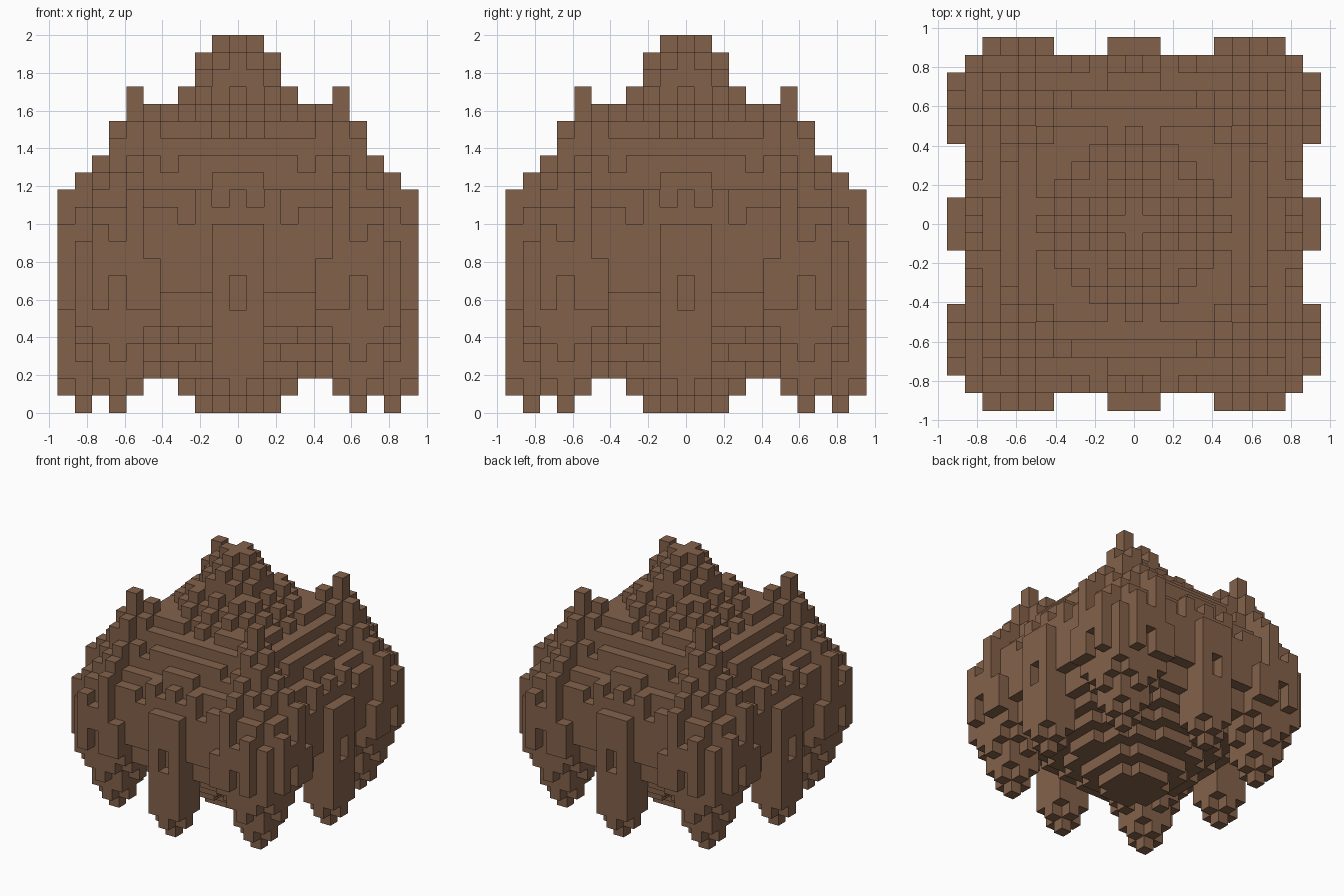
import bpy
import bmesh
import math
from mathutils import Vector

if "Cube" in bpy.data.objects:
    bpy.data.objects.remove(bpy.data.objects["Cube"], do_unlink=True)

UNIT = 1 / 11  # edge of one block

# Block tops for one eighth of the plan, row by distance from the centre
TOPS = [
    [22],
    [22, 21],
    [21, 20, 19],
    [19, 18, 19, 18],
    [18, 17, 18, 17, 17],
    [17, 16, 17, 17, 17, 18],
    [16, 16, 16, 16, 16, 17, 19],
    [15, 15, 15, 15, 14, 15, 17, 16],
    [14, 14, 13, 13, 13, 13, 15, 14, 13],
    [13, 12, 13, 11, 12, 12, 14, 12, 12, 10],
    [11, 11, 0, 0, 0, 9, 13, 10, 11],
]
REACH = len(TOPS) - 1


def fold(x, y):
    """Mirror a column into the single modelled eighth."""
    a, b = abs(x), abs(y)
    return max(a, b), min(a, b)


def underside(far, near):
    """A shallow core bowl, a tapered corner foot and a thin side foot."""
    core = max(0, 0.7 * (math.hypot(far, near) - 1.6))
    corner = math.hypot(far - 7, near - 7) ** 1.6
    side = math.hypot(far - 9, near) ** 2.4
    low = min(core, corner, side)
    if far == REACH:
        low = min(low, 6)
    elif far == 9 and 2 <= near <= 4:
        low += 1.3  # raised hem of the wall between the towers
    return int(low + 0.5)


def part_of(far, near):
    if near >= 5:
        return "corner_towers"
    if far >= 8 and near <= 1:
        return "side_towers"
    return "core_dome"


# Fill the columns, leaving small windows in the outer walls
blocks = {}
span = range(-REACH, REACH + 1)
for x in span:
    for y in span:
        far, near = fold(x, y)
        if near >= len(TOPS[far]):
            continue
        for z in range(underside(far, near), TOPS[far][near]):
            window = far == REACH and near in (0, 7) and z in (6, 7)
            if not window:
                blocks[x, y, z] = part_of(far, near)

# One flat colour
brown = bpy.data.materials.new("earth_brown")
brown.use_nodes = True
colour = (0.23, 0.121, 0.069, 1)
brown.diffuse_color = colour
shader = brown.node_tree.nodes["Principled BSDF"]
shader.inputs["Base Color"].default_value = colour
shader.inputs["Roughness"].default_value = 0.9

AXES = [Vector(v) for v in ((1, 0, 0), (0, 1, 0), (0, 0, 1))]


def build_part(name):
    """Make the outer block faces belonging to one part."""
    bm = bmesh.new()
    for cell, owner in blocks.items():
        if owner != name:
            continue
        centre = Vector(cell) + AXES[2] / 2
        for k in range(3):
            for sign in (1, -1):
                n = AXES[k] * sign
                if tuple(int(c) for c in Vector(cell) + n) in blocks:
                    continue
                u = AXES[(k + 1) % 3]
                v = n.cross(u)
                corners = (-u - v, u - v, u + v, v - u)
                bm.faces.new([bm.verts.new((centre + (n + c) / 2) * UNIT)
                              for c in corners])
    bmesh.ops.remove_doubles(bm, verts=bm.verts, dist=UNIT / 100)
    mesh = bpy.data.meshes.new(name)
    bm.to_mesh(mesh)
    bm.free()
    mesh.materials.append(brown)
    bpy.context.collection.objects.link(bpy.data.objects.new(name, mesh))


for part in ("core_dome", "corner_towers", "side_towers"):
    build_part(part)
